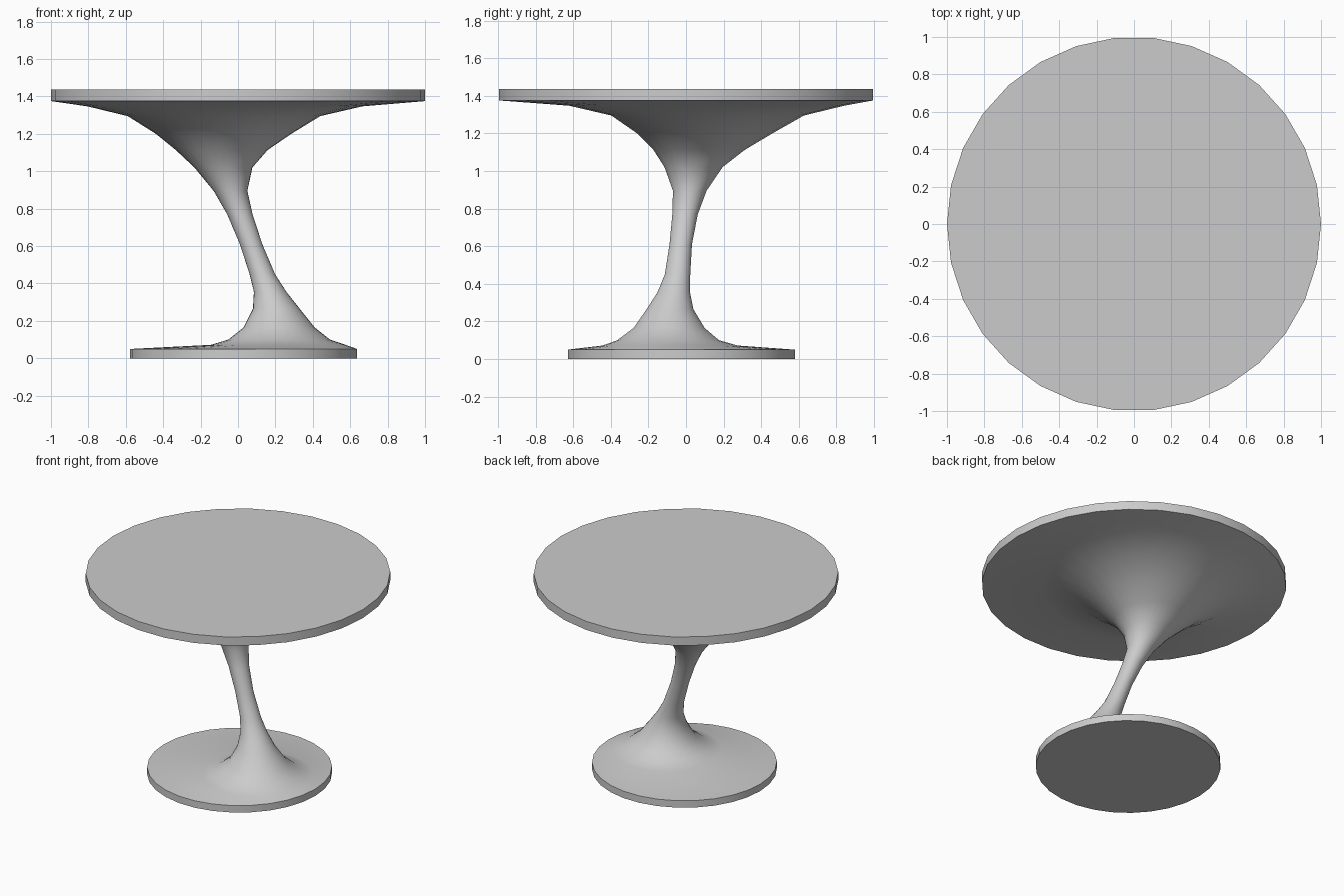
import bpy
import bmesh
from math import cos, sin, pi

SIDES = 30

cube = bpy.data.objects.get("Cube")
if cube:
    bpy.data.objects.remove(cube, do_unlink=True)

# One plain grey for the whole table
grey = bpy.data.materials.new("light grey")
grey.use_nodes = True
colour = (0.6, 0.6, 0.6, 1)
grey.diffuse_color = colour
grey.node_tree.nodes["Principled BSDF"].inputs["Base Color"].default_value = colour


def loft(name, rings, cap_bottom=False, cap_top=False):
    """Skin level circles given as (centre x, centre y, z, radius), lowest first."""
    bm = bmesh.new()
    loops = []
    for cx, cy, z, r in rings:
        angles = [2 * pi * i / SIDES for i in range(SIDES)]
        loops.append([bm.verts.new((cx + r * cos(a), cy + r * sin(a), z)) for a in angles])
    for low, high in zip(loops, loops[1:]):
        for i in range(SIDES):
            j = (i + 1) % SIDES
            bm.faces.new((low[i], low[j], high[j], high[i]))
    if cap_bottom:
        bm.faces.new(loops[0][::-1])
    if cap_top:
        bm.faces.new(loops[-1])
    mesh = bpy.data.meshes.new(name)
    bm.to_mesh(mesh)
    bm.free()
    mesh.materials.append(grey)
    obj = bpy.data.objects.new(name, mesh)
    bpy.context.collection.objects.link(obj)
    bpy.ops.object.select_all(action='DESELECT')
    obj.select_set(True)
    bpy.context.view_layer.objects.active = obj
    bpy.ops.object.shade_smooth_by_angle(angle=pi / 4)
    return obj


foot_edge = (0.03, -0.025, 0.05, 0.607)
top_edge = (0, 0, 1.375, 1.0)

# Round foot plate
loft("foot", [(0.03, -0.025, 0, 0.607), foot_edge], cap_bottom=True)

# Leaning stem, flaring into the foot and the tabletop
loft("stem", [
    foot_edge,
    (0.215, -0.085, 0.072, 0.36),
    (0.22, -0.095, 0.10, 0.272),
    (0.22, -0.09, 0.165, 0.19),
    (0.205, -0.085, 0.265, 0.125),
    (0.172, -0.065, 0.355, 0.087),
    (0.13, -0.045, 0.45, 0.068),
    (0.07, -0.028, 0.61, 0.06),
    (0.01, -0.005, 0.77, 0.068),
    (-0.04, 0.02, 0.895, 0.09),
    (-0.078, 0.04, 1.02, 0.155),
    (-0.087, 0.07, 1.113, 0.245),
    (-0.077, 0.10, 1.20, 0.362),
    (-0.075, 0.115, 1.295, 0.515),
    (-0.07, 0.11, 1.347, 0.735),
    top_edge,
])

# Round tabletop
loft("tabletop", [top_edge, (0, 0, 1.437, 1.0)], cap_top=True)
